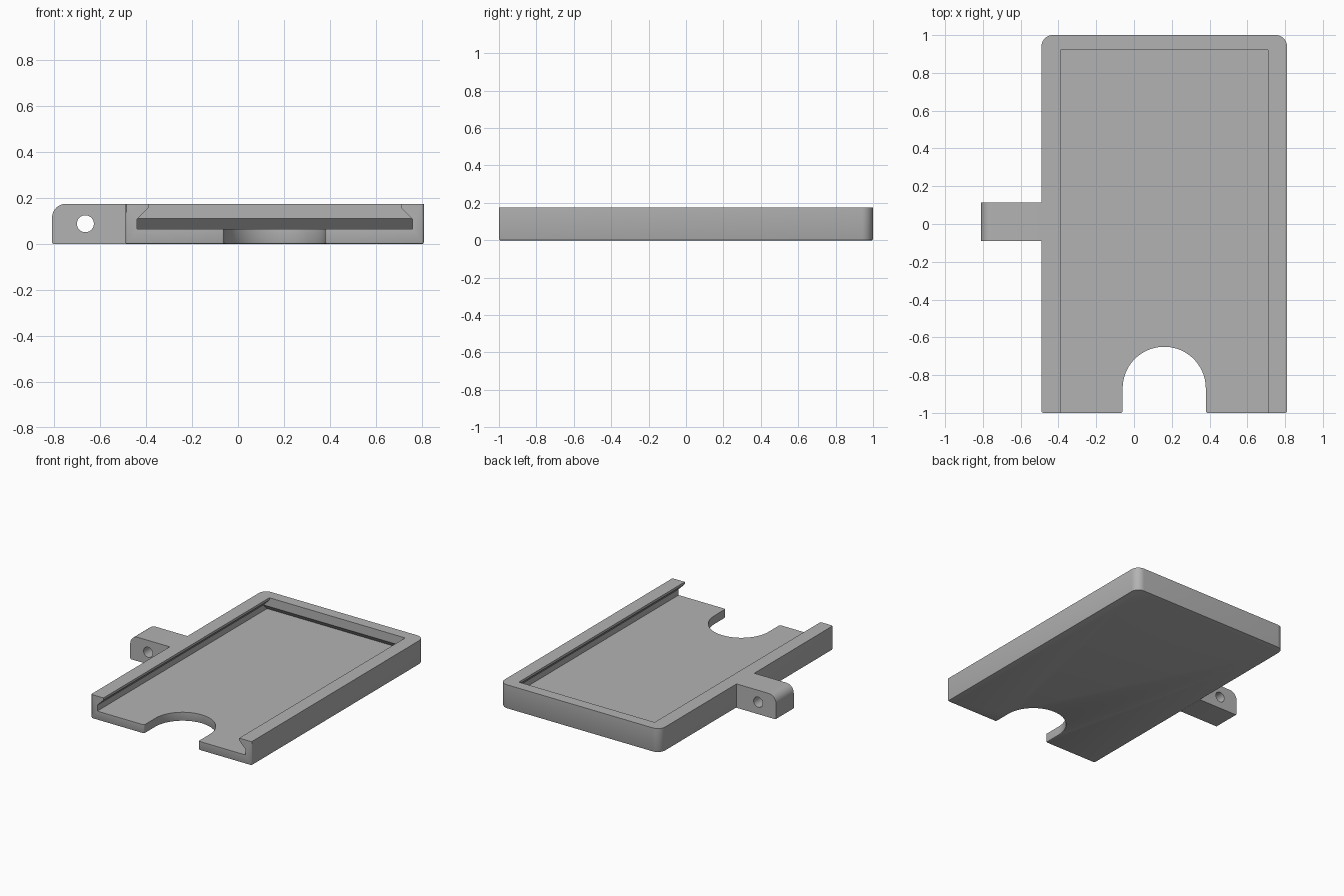
import bpy, bmesh, math
from mathutils import Vector

cube = bpy.data.objects.get("Cube")
if cube:
    bpy.data.objects.remove(cube, do_unlink=True)

grey = bpy.data.materials.new("plain_grey")
grey.use_nodes = True
colour = (0.45, 0.45, 0.45, 1)
grey.diffuse_color = colour
grey.node_tree.nodes["Principled BSDF"].inputs["Base Color"].default_value = colour

HEIGHT, FLOOR, MID = 0.175, 0.065, 0.16


def arc(cx, cy, r, start, end, steps=12):
    """Points on an arc, angles in degrees."""
    angles = [math.radians(start + (end - start) * i / steps) for i in range(steps + 1)]
    return [(cx + r * math.cos(a), cy + r * math.sin(a)) for a in angles]


def prism(name, points, place, low, high, bottom_bevel=0):
    """Extrude a 2D outline; place(u, v, w) maps it into space."""
    bm = bmesh.new()
    base = [bm.verts.new(place(u, v, low)) for u, v in points]
    face = bm.faces.new(base)
    shift = Vector(place(0, 0, high)) - Vector(place(0, 0, low))
    out = bmesh.ops.extrude_face_region(bm, geom=[face], use_keep_orig=True)
    bmesh.ops.translate(bm, vec=shift, verts=[g for g in out["geom"] if isinstance(g, bmesh.types.BMVert)])
    bmesh.ops.recalc_face_normals(bm, faces=bm.faces)
    if bottom_bevel:
        edges = [e for e in bm.edges if all(abs(v.co.z) < 1e-5 for v in e.verts)]
        bmesh.ops.bevel(bm, geom=edges, offset=bottom_bevel, segments=2, profile=0.5, affect="EDGES")
    mesh = bpy.data.meshes.new(name)
    bm.to_mesh(mesh)
    bm.free()
    obj = bpy.data.objects.new(name, mesh)
    bpy.context.collection.objects.link(obj)
    mesh.materials.append(grey)
    return obj


def boolean(target, cutter, operation):
    mod = target.modifiers.new(operation.lower(), "BOOLEAN")
    mod.operation, mod.object, mod.solver = operation, cutter, "EXACT"
    bpy.context.view_layer.objects.active = target
    bpy.ops.object.modifier_apply(modifier=mod.name)
    bpy.data.objects.remove(cutter, do_unlink=True)


def smooth(obj):
    bpy.ops.object.select_all(action="DESELECT")
    obj.select_set(True)
    bpy.context.view_layer.objects.active = obj
    bpy.ops.object.shade_smooth_by_angle(angle=math.radians(30))


def flat(u, v, w):
    return (u, v, w)


def along_y(u, v, w):
    return (u, w, v)


def along_x(u, v, w):
    return (w, u, v)


# Tray outline: rounded back corners and a thumb notch in the front edge
half = 0.65
right_side = (arc(0.23, -0.99, 0.01, 180, 270, 3)
              + arc(half - 0.01, -0.99, 0.01, 270, 360, 3)
              + arc(half - 0.06, 0.94, 0.06, 0, 90))
left_side = [(-x, y) for x, y in reversed(right_side)]
notch = arc(0, -0.87, 0.22, 180, 0, 40)
outline = [(x + MID, y) for x, y in right_side + left_side + notch]
tray = prism("tray", outline, flat, 0, HEIGHT, 0.007)

# Card slot: overhanging side rails, and a back wall undercut by a slope
rail = [(0.60, FLOOR), (0.60, 0.108), (0.55, 0.158), (0.55, 0.3)]
section = [(MID + x, z) for x, z in rail] + [(MID - x, z) for x, z in reversed(rail)]
slot = prism("slot_cutter", section, along_y, -1.2, 1.2)
back = [(-1.1, 0.03), (1.0, 0.03), (0.92, 0.11), (0.92, 0.4), (-1.1, 0.4)]
limit = prism("slot_limit", back, along_x, -1, 1)
boolean(slot, limit, "INTERSECT")
boolean(tray, slot, "DIFFERENCE")
smooth(tray)

# Side lug with a rounded upper corner and a cross hole
side = ([(-0.485, 0), (-0.485, HEIGHT)]
        + arc(-0.75, HEIGHT - 0.06, 0.06, 90, 180)
        + arc(-0.803, 0.007, 0.007, 180, 270, 3))
lug = prism("side_lug", side, along_y, -0.09, 0.115)
hole = prism("hole_cutter", arc(-0.665, 0.088, 0.037, 0, 348.75, 31), along_y, -0.3, 0.3)
boolean(lug, hole, "DIFFERENCE")
smooth(lug)
